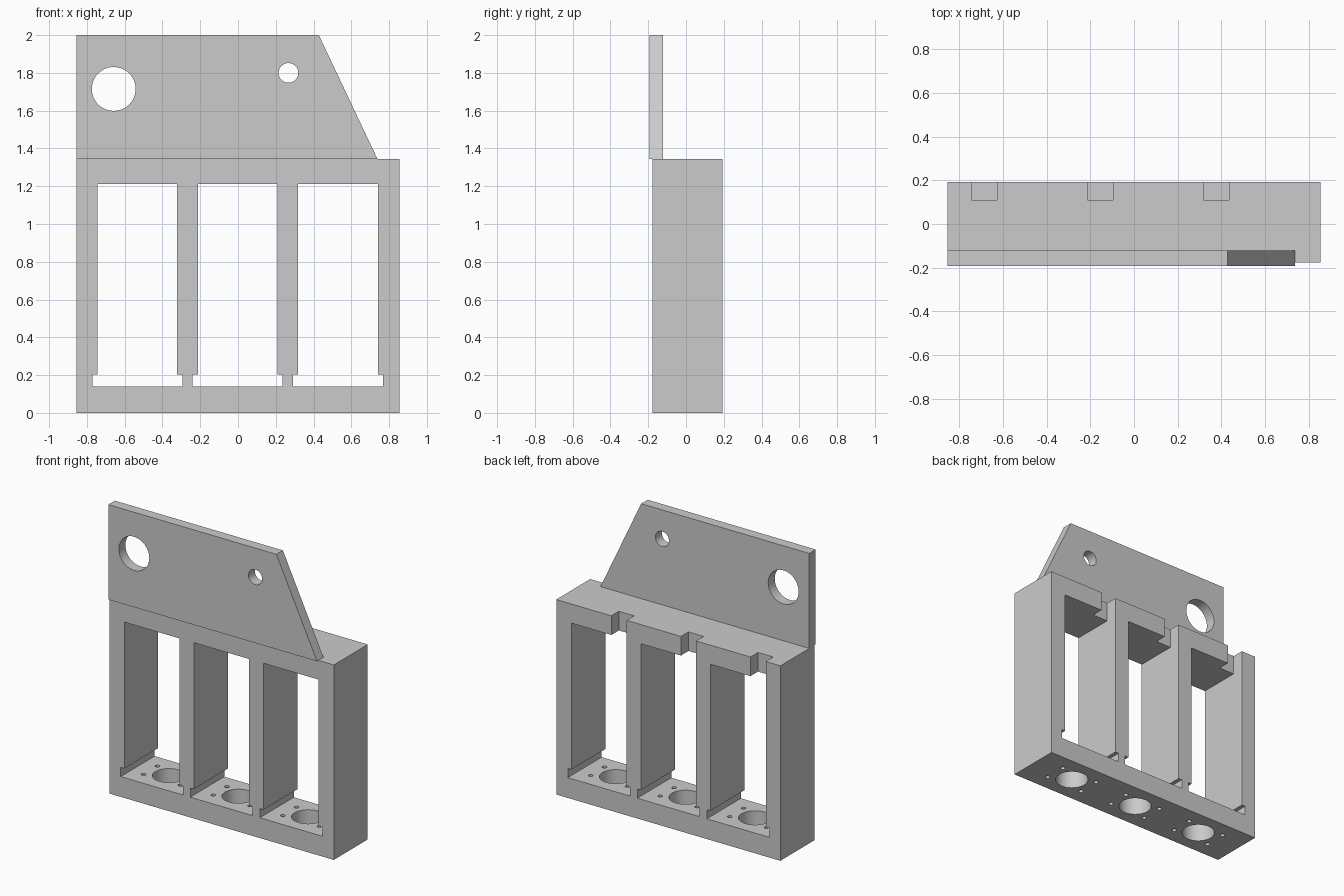
import bpy
from mathutils import Matrix

if "Cube" in bpy.data.objects:
    bpy.data.objects.remove(bpy.data.objects["Cube"])

grey = bpy.data.materials.new("plain grey")
grey.use_nodes = True
COLOUR = (0.6, 0.6, 0.6, 1)
grey.diffuse_color = COLOUR
grey.node_tree.nodes["Principled BSDF"].inputs["Base Color"].default_value = COLOUR


def prism(name, outline, y0, y1):
    """Extrude an x-z outline from y0 to y1."""
    n = len(outline)
    verts = [(x, y, z) for y in (y0, y1) for x, z in outline]
    faces = [tuple(range(n)), tuple(reversed(range(n, 2 * n)))]
    faces += [(i, i + n, (i + 1) % n + n, (i + 1) % n) for i in range(n)]
    mesh = bpy.data.meshes.new(name)
    mesh.from_pydata(verts, [], faces)
    mesh.materials.append(grey)
    obj = bpy.data.objects.new(name, mesh)
    bpy.context.collection.objects.link(obj)
    return obj


def box(name, x0, x1, y0, y1, z0, z1):
    return prism(name, [(x0, z0), (x1, z0), (x1, z1), (x0, z1)], y0, y1)


def cylinder(name, radius, depth, location, along_y=False):
    bpy.ops.mesh.primitive_cylinder_add(vertices=48, radius=radius, depth=depth)
    obj = bpy.context.object
    obj.name = name
    turn = Matrix.Rotation(1.5707963, 4, "X") if along_y else Matrix()
    obj.data.transform(Matrix.Translation(location) @ turn)
    obj.data.materials.append(grey)
    return obj


def cut(target, cutters):
    """Subtract each cutter and then discard it."""
    for cutter in cutters:
        mod = target.modifiers.new("cut", "BOOLEAN")
        mod.operation, mod.solver, mod.object = "DIFFERENCE", "EXACT", cutter
        bpy.context.view_layer.objects.active = target
        bpy.ops.object.modifier_apply(modifier=mod.name)
        bpy.data.objects.remove(cutter)


def smooth(obj):
    bpy.ops.object.select_all(action="DESELECT")
    obj.select_set(True)
    bpy.context.view_layer.objects.active = obj
    bpy.ops.object.shade_smooth_by_angle(angle=0.5)


# Three-bay frame
FRONT, BACK, TOP, FLOOR = -0.177, 0.193, 1.345, 0.14
MID = (FRONT + BACK) / 2
frame = box("bay_frame", -0.855, 0.855, FRONT, BACK, 0, TOP)
for cx in (-0.533, -0.002, 0.529):
    left = cx - 0.211
    cutters = [
        # window, wider floor slot, and cable notch in the top beam
        box("window", left, cx + 0.211, -0.5, 0.5, 0.17, 1.213),
        box("slot", cx - 0.238, cx + 0.238, -0.5, 0.5, FLOOR, 0.203),
        box("notch", left, left + 0.117, 0.111, 0.5, 1.1, 1.5),
        # round socket and its four screw holes
        cylinder("socket", 0.104, 0.36, (cx, MID, 0.05)),
    ]
    cutters += [cylinder("screw", 0.015, 0.36, (cx + sx * 0.14, MID + sy * 0.075, 0.05))
                for sx in (-1, 1) for sy in (-1, 1)]
    cut(frame, cutters)
smooth(frame)

# Mounting plate with a slanted end and two holes
plate = prism("mounting_plate", [(-0.855, TOP), (0.738, TOP), (0.428, 2), (-0.855, 2)],
              -0.193, -0.122)
cut(plate, [cylinder("large_hole", 0.116, 0.5, (-0.658, -0.16, 1.715), True),
            cylinder("small_hole", 0.052, 0.5, (0.267, -0.16, 1.8), True)])
smooth(plate)
